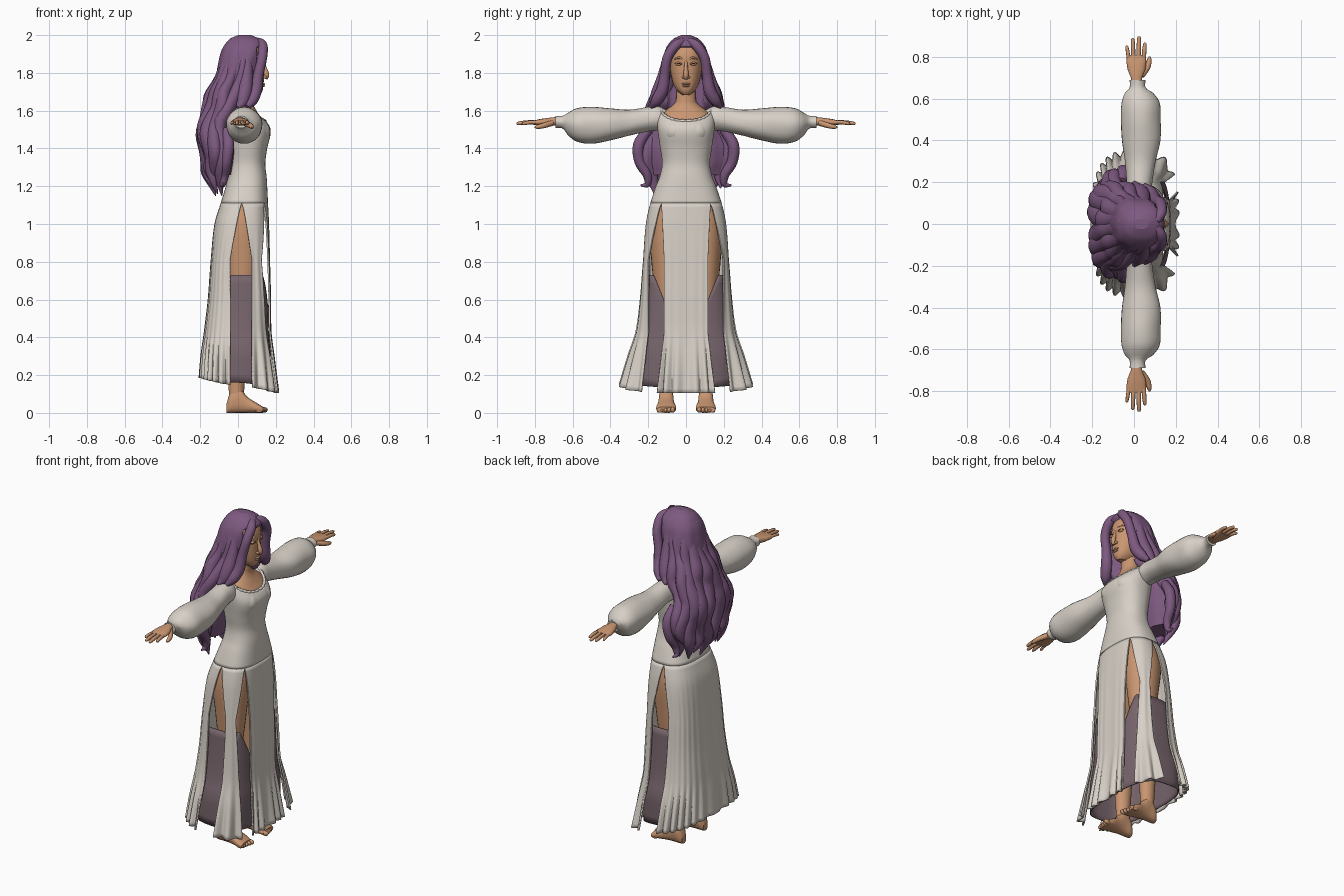
import bpy, bmesh, math
from mathutils import Vector

if "Cube" in bpy.data.objects:
    bpy.data.objects.remove(bpy.data.objects["Cube"])

def material(name, rgb):
    m = bpy.data.materials.new(name)
    m.diffuse_color = (*rgb, 1)
    m.use_nodes = True
    m.node_tree.nodes["Principled BSDF"].inputs["Base Color"].default_value = m.diffuse_color
    return m

SKIN = material("skin", (0.59, 0.305, 0.165))
CLOTH = material("cream_cloth", (0.68, 0.63, 0.57))
HAIR = material("purple_hair", (0.205, 0.10, 0.215))
MAUVE = material("mauve_underskirt", (0.185, 0.13, 0.15))
DARK = material("dark_lash", (0.06, 0.03, 0.025))

def sample(table, u):
    """Smooth interpolation of table rows keyed by their first number."""
    t = sorted(table)
    u = max(t[0][0], min(t[-1][0], u))
    i = max(k for k in range(len(t) - 1) if t[k][0] <= u)
    a, b = t[i], t[i + 1]
    p, q = t[max(0, i - 1)], t[min(len(t) - 1, i + 2)]
    h = b[0] - a[0]
    f = (u - a[0]) / h
    out = []
    for c in range(1, len(a)):
        m0 = (b[c] - p[c]) / (b[0] - p[0]) * h
        m1 = (q[c] - a[c]) / (q[0] - a[0]) * h
        out.append((2*f**3 - 3*f*f + 1)*a[c] + (f**3 - 2*f*f + f)*m0 + (3*f*f - 2*f**3)*b[c] + (f**3 - f*f)*m1)
    return out

def power(v, e):
    return math.copysign(abs(v) ** e, v)

def oval(t, n=2.0):
    return power(math.cos(t), 2 / n), power(math.sin(t), 2 / n)

def turns(n):
    return [2 * math.pi * i / n for i in range(n)]

def spread(a, b, n):
    return [a + (b - a) * i / (n - 1) for i in range(n)]

def clamp(v):
    return max(0.0, min(1.0, v))

def loft(name, rings, mat, closed=True, thick=0):
    """Skin a list of equal rings; open sheets can be given a thickness."""
    bm = bmesh.new()
    vs = [[bm.verts.new(p) for p in r] for r in rings]
    n = len(rings[0])
    for a, b in zip(vs, vs[1:]):
        for i in range(n if closed else n - 1):
            j = (i + 1) % n
            bm.faces.new((a[i], a[j], b[j], b[i]))
    if closed and not thick:
        bm.faces.new(vs[0])
        bm.faces.new(vs[-1])
    bmesh.ops.recalc_face_normals(bm, faces=bm.faces)
    for f in bm.faces:
        f.smooth = len(f.verts) == 4
    me = bpy.data.meshes.new(name)
    bm.to_mesh(me)
    bm.free()
    me.materials.append(mat)
    ob = bpy.data.objects.new(name, me)
    bpy.context.collection.objects.link(ob)
    if thick:
        mod = ob.modifiers.new("thickness", 'SOLIDIFY')
        mod.thickness, mod.offset = thick, 0
    return ob

def tube(name, rows, mat, steps=20, sides=10, flat=1.0):
    """Rows are (x, y, z, radius); the path between them is smoothed."""
    keyed = [(i, *r) for i, r in enumerate(rows)]
    pts = [sample(keyed, u) for u in spread(0, len(rows) - 1, steps)]
    rings = []
    for i, p in enumerate(pts):
        d = (Vector(pts[min(i + 1, steps - 1)][:3]) - Vector(pts[max(i - 1, 0)][:3])).normalized()
        ref = Vector((1, 0, 0)) if abs(d.x) < 0.8 else Vector((0, 1, 0))
        s = d.cross(ref).normalized()
        w = s.cross(d)
        r = max(p[3], 0.002)
        rings.append([Vector(p[:3]) + s * r * math.cos(t) + w * r * flat * math.sin(t) for t in turns(sides)])
    return loft(name, rings, mat)

def ball(name, loc, size, mat):
    rings = [[(loc[0] + size[0]*math.sin(a)*math.cos(t), loc[1] + size[1]*math.sin(a)*math.sin(t),
               loc[2] + size[2]*math.cos(a)) for t in turns(12)] for a in spread(0.05, math.pi - 0.05, 9)]
    return loft(name, rings, mat)

# Dress outline: height, front x, back x, half width, squareness
BODY = [(0.10, .205, -.20, .35, 3), (0.3, .185, -.19, .30, 3.1), (0.43, .172, -.175, .262, 3.2), (0.6, .17, -.155, .24, 3.2),
        (0.8, .165, -.14, .225, 3.2), (1.0, .16, -.12, .208, 3), (1.1, .155, -.09, .187, 2.8), (1.2, .15, -.06, .155, 2.5),
        (1.25, .147, -.047, .135, 2.4), (1.32, .14, -.04, .122, 2.3), (1.4, .15, -.045, .132, 2.3), (1.5, .168, -.055, .146, 2.4),
        (1.56, .13, -.055, .15, 2.4), (1.6, .09, -.05, .14, 2.4), (1.64, .04, -.04, .11, 2.4)]

def body(z, t, k=1.0, at=None):
    xf, xb, w, n = sample(BODY, z)
    c, s = oval(t, n)
    return ((xf + xb)/2 + k*(xf - xb)/2*c, k*w*s, z if at is None else at)

SLIT = 1.11  # height of the slit tips
def slit_angles(z):
    """Angles of both edges of the front slit and the side slit at a height."""
    xf, xb, w, n = sample(BODY, z)
    f, g = clamp((SLIT - z) / 0.3) ** 0.8, clamp((0.43 - z) / 0.3)
    k = min(1, w / 0.187)
    ys = [(.13 - .015*f + .03*g)*k, (.13 + .066*f + .025*g)*k]
    xs = [.02 + .052*f, .02 - .06*f]
    mid, a = (xf + xb)/2, (xf - xb)/2
    return [math.asin(min(1, y/w) ** (n/2)) for y in ys] + [math.acos(power((x - mid)/a, n/2)) for x in xs]

def skirt_panel(name, edges, cols, pleats):
    rows = []
    for v in spread(0, 1, 44):
        z0 = SLIT - (SLIT - .13) * v
        lo, hi = edges(slit_angles(z0))
        row = []
        for u in spread(0, 1, cols):
            t = lo + (hi - lo) * u
            z = SLIT - v * (SLIT - (.145 - .04*math.cos(t)))
            fold = (.006*clamp((SLIT - z)/.4) + .042*clamp((.43 - z)/.3)) * math.cos(2*math.pi*pleats*u)
            row.append(body(z, t, 1 + fold))
        rows.append(row)
    loft(name, rows, CLOTH, closed=False, thick=.009)

# Skirt: front panel, two narrow side panels, wide back panel
skirt_panel("skirt_front", lambda a: (-a[0], a[0]), 61, 5)
skirt_panel("skirt_side_left", lambda a: (a[1], a[2]), 25, 2)
skirt_panel("skirt_side_right", lambda a: (-a[1], -a[2]), 25, 2)
skirt_panel("skirt_back", lambda a: (a[3], 2*math.pi - a[3]), 161, 14)

# Underskirt, lower at the front
def under(t, v):
    y = abs(body(.6, t)[1])
    top = .57 + .16 * clamp((y - .11) / .08)
    low = .16 - .025 * math.cos(t)
    z = low + v * (top - low)
    return body(max(z, .33), t, .93, z)
loft("underskirt", [[under(t, v) for t in turns(96)] for v in spread(0, 1, 14)], MAUVE, thick=.006)

# Bodice down to the slit tips, with a scooped neckline and its trim
def neck_z(t):
    return 1.63 - .085 * clamp(math.cos(t)) ** 1.2
loft("bodice", [[body(SLIT + v*(neck_z(t) - SLIT), t) for t in turns(96)] for v in spread(0, 1, 34)], CLOTH, thick=.009)
trim = [Vector(body(neck_z(t), t)) for t in turns(72)]
tube("neckline_trim", [(*p, .007 + .003*(i % 2)) for i, p in enumerate(trim + trim[:1])], CLOTH, 145, 6)
for s in (-1, 1):
    ball("bust", (.105, s*.062, 1.49), (.066, .06, .062), CLOTH)

# Chest and neck
rings = [[body(z, t, .95) for t in turns(40)] for z in (1.42, 1.48, 1.52, 1.55, 1.575)]
for z, x, a, b in ((1.605, .025, .07, .105), (1.625, .025, .058, .075), (1.65, .028, .05, .052), (1.75, .035, .05, .05)):
    rings.append([(x + a*math.cos(t), b*math.sin(t), z) for t in turns(40)])
loft("chest_and_neck", rings, SKIN)

# Head and face
HEAD = [(1.684, .115, .03, .02), (1.70, .128, -.01, .042), (1.73, .134, -.04, .063), (1.78, .138, -.06, .077),
        (1.84, .138, -.07, .085), (1.9, .136, -.08, .086), (1.95, .11, -.07, .072), (1.97, .07, -.03, .04)]
def head_ring(z):
    xf, xb, w = sample(HEAD, z)
    return [((xf + xb)/2 + (xf - xb)/2*c, w*s, z) for c, s in (oval(t, 2.3) for t in turns(32))]
loft("head", [head_ring(z) for z in spread(1.684, 1.97, 26)], SKIN)
tube("nose", [(.13, 0, 1.865, .008), (.141, 0, 1.83, .01), (.152, 0, 1.79, .014), (.146, 0, 1.768, .01)], SKIN, 14)
ball("upper_lip", (.134, 0, 1.742), (.009, .024, .006), SKIN)
ball("lower_lip", (.133, 0, 1.731), (.009, .02, .006), SKIN)
for s in (-1, 1):
    ball("nostril", (.142, s*.012, 1.777), (.012, .009, .008), SKIN)
    ball("eyelid", (.128, s*.037, 1.848), (.011, .02, .01), SKIN)
    tube("lash", [(.13, s*.016, 1.846, .002), (.14, s*.036, 1.849, .0025), (.127, s*.06, 1.849, .002)], DARK, 10, 6)
    tube("brow", [(.133, s*.016, 1.873, .005), (.132, s*.036, 1.88, .006), (.116, s*.062, 1.873, .003)], SKIN, 10, 6)

# Sleeves: y, bottom z, top z, back x, front x
SLEEVE = [(.09, 1.50, 1.60, -.03, .07), (.15, 1.495, 1.625, -.042, .085), (.2, 1.49, 1.62, -.036, .088),
          (.3, 1.468, 1.605, -.042, .105), (.4, 1.443, 1.612, -.056, .128), (.5, 1.425, 1.62, -.062, .128),
          (.58, 1.437, 1.612, -.06, .122), (.63, 1.475, 1.585, -.043, .088), (.65, 1.505, 1.573, -.022, .055),
          (.69, 1.508, 1.572, -.022, .055)]
# Fingers: base x, tip x, tip y, radius
FINGERS = [(.046, .052, .868, .0105), (.022, .024, .898, .011), (-.003, -.006, .89, .0105), (-.025, -.034, .855, .009)]
FOOT = [(-.06, .02, .05), (-.045, .034, .10), (0, .038, .14), (.05, .043, .085), (.1, .053, .052), (.132, .05, .032)]
LEG = [(.06, -.008, .038, .105, .034), (.14, -.008, .042, .105, .036), (.35, -.005, .055, .105, .05),
       (.6, .02, .072, .105, .06), (.8, .025, .092, .105, .078), (1.0, .024, .112, .102, .092), (1.14, .03, .098, .08, .085)]
for s in (-1, 1):
    rings = []
    for y in spread(.09, .69, 40):
        z0, z1, x0, x1 = sample(SLEEVE, y)
        rings.append([((x0 + x1)/2 + (x1 - x0)/2*math.cos(t)*(1 + .02*math.cos(5*t + 9*y)),
                       s*y, (z0 + z1)/2 + (z1 - z0)/2*math.sin(t)) for t in turns(28)])
    loft("sleeve", rings, CLOTH)
    # Hand with fingers and thumb
    palm = [(.66, .012, .025, .022), (.70, .012, .027, .022), (.74, .012, .043, .02), (.78, .011, .048, .016), (.808, .011, .044, .011)]
    loft("palm", [[(x + w*c, s*y, 1.543 - .06*(y - .7) + h*d) for c, d in (oval(t, 2.4) for t in turns(20))]
                  for y, x, w, h in palm], SKIN)
    for x0, x1, y1, r in FINGERS:
        tube("finger", [(x0, s*.785, 1.538, r), (x0*.5 + x1*.5, s*(.785 + y1)/2, 1.538, r),
                        (x1, s*(y1 - .008), 1.532, r*.8), (x1, s*y1, 1.531, .003)], SKIN, 12, 8)
    tube("thumb", [(.035, s*.71, 1.535, .016), (.064, s*.75, 1.522, .014), (.073, s*.785, 1.514, .011), (.074, s*.802, 1.512, .003)], SKIN, 12, 8)
    # Leg and bare foot
    rings = []
    for z in spread(.06, 1.14, 24):
        x, rx, y, ry = sample(LEG, z)
        rings.append([(x + rx*math.cos(t), s*(y + ry*math.sin(t)), z) for t in turns(24)])
    loft("leg", rings, SKIN)
    rings = []
    for x in spread(-.06, .132, 18):
        w, h = sample(FOOT, x)
        rings.append([(x, s*.105 + w*c, h/2 + h/2*d) for c, d in (oval(t, 2.5) for t in turns(20))])
    loft("foot", rings, SKIN)
    for k in range(5):
        ball("toe", (.136 - .006*k, s*(.07 + .019*k), .016 - .001*k), (.022, .0125 - .001*k, .015 - .001*k), SKIN)

# Hair outline: height, front x, back x, half width
HAIRLINE = [(1.12, -.05, -.11, .20), (1.2, -.04, -.145, .215), (1.27, -.02, -.185, .22), (1.33, -.01, -.175, .245),
            (1.4, 0, -.185, .25), (1.46, 0, -.205, .235), (1.52, 0, -.20, .21), (1.58, .03, -.175, .195),
            (1.63, .09, -.17, .185), (1.7, .105, -.155, .155), (1.76, .115, -.125, .142), (1.85, .135, -.107, .132),
            (1.92, .15, -.09, .115), (1.96, .14, -.065, .09), (1.985, .11, -.04, .062), (2.0, .07, 0, .025)]
def hair(z, t, k=1.0):
    xf, xb, w = sample(HAIRLINE, z)
    c, s = oval(t, 2.3)
    return [(xf + xb)/2 + k*(xf - xb)/2*c, k*w*s, z]

# Hair mass, hollowed in front so the face shows
rings = []
for z in spread(1.26, 2.0, 48):
    ring = []
    for t in turns(96):
        k = .86 + .11*clamp((z - 1.5)/.15) + .015*math.cos(10*t)*clamp((1.97 - z)/.1)
        p = hair(z, t, k)
        if z < 1.925 and abs(p[1]) < .093:
            p[0] = min(p[0], .02)
        ring.append(p)
    rings.append(ring)
loft("hair_mass", rings, HAIR)

# Long wavy locks down the back and sides, emerging from the crown
for i in range(10):
    t0 = math.radians(86 + 188*i/9)
    end = (1.19, 1.23, 1.16, 1.2, 1.15)[i % 5]
    rows = []
    for j, z in enumerate(spread(1.93, end, 13)):
        t = t0 + .08*math.sin(z*15 + i*2.1)
        k = .66 + .17*clamp(j/4) + .05*math.sin(z*23 + i*1.7)*clamp(j/4)
        r = .03 + .021*clamp(j/4) if j < 10 else (.042, .026, .004)[j - 10]
        rows.append((*hair(z, t, k), r))
    tube("back_lock", rows, HAIR, 40, 14, .75)

# Locks framing the face and small outer curls
for s in (-1, 1):
    tube("face_lock", [(.105, s*.012, 1.968, .02), (.13, s*.055, 1.945, .026), (.128, s*.098, 1.88, .026), (.108, s*.112, 1.79, .027),
                       (.095, s*.125, 1.71, .032), (.075, s*.155, 1.655, .03), (.05, s*.185, 1.62, .012)], HAIR, 30, 12)
    tube("side_lock", [(.05, s*.09, 1.9, .025), (.045, s*.118, 1.78, .034), (.035, s*.142, 1.7, .04),
                       (.02, s*.165, 1.645, .034), (0, s*.2, 1.615, .008)], HAIR, 24, 12)
    tube("outer_curl", [(-.06, s*.2, 1.5, .025), (-.05, s*.25, 1.42, .03), (-.06, s*.245, 1.33, .028),
                        (-.07, s*.205, 1.26, .024), (-.08, s*.205, 1.21, .016), (-.08, s*.242, 1.205, .004)], HAIR, 26, 10)
